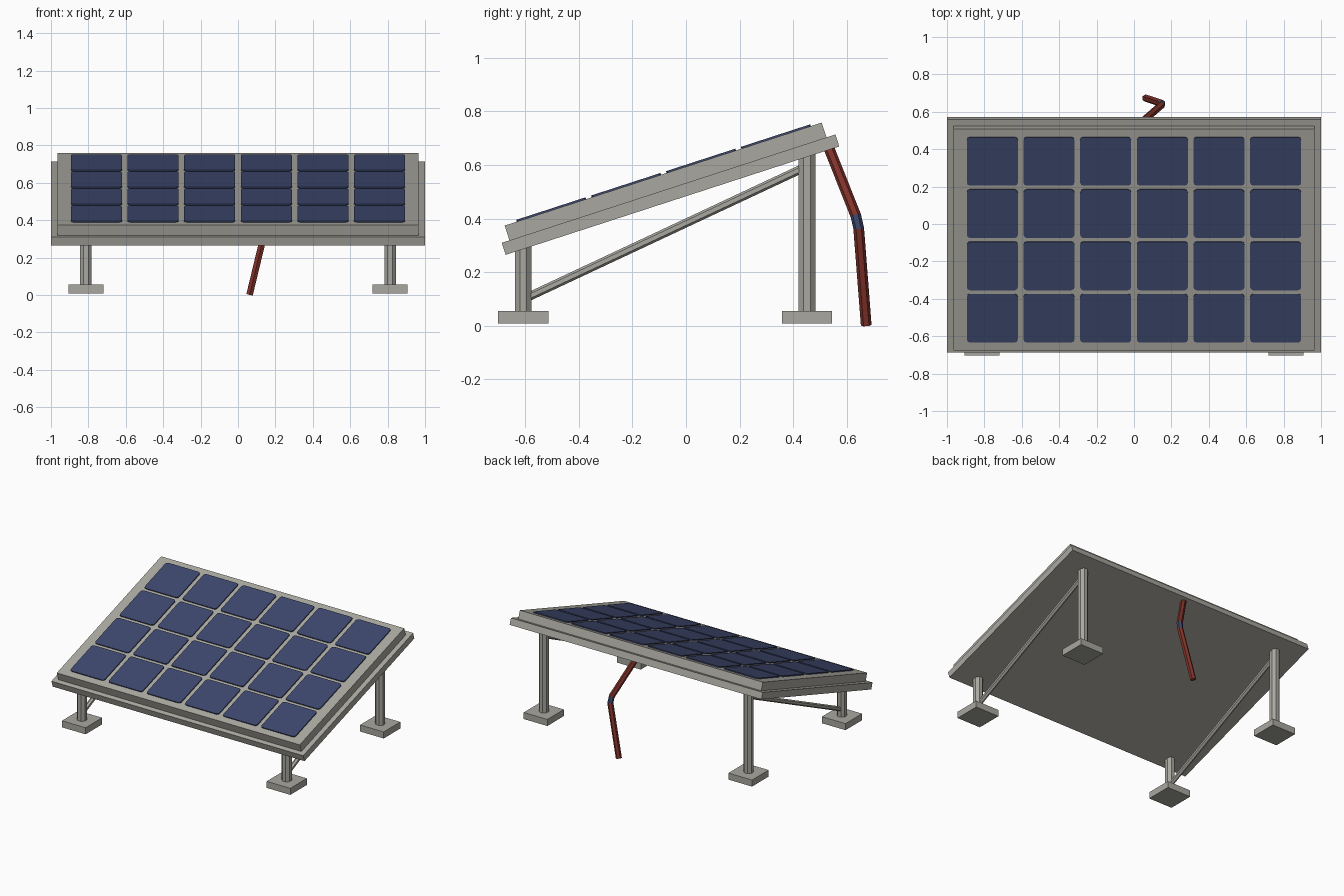
import bpy, bmesh, math
from mathutils import Vector, Matrix

if "Cube" in bpy.data.objects:
    bpy.data.objects.remove(bpy.data.objects["Cube"])


def material(name, rgb):
    m = bpy.data.materials.new(name)
    m.diffuse_color = (*rgb, 1)
    m.use_nodes = True
    m.node_tree.nodes["Principled BSDF"].inputs["Base Color"].default_value = m.diffuse_color
    return m


GREY = material("warm_grey", (0.40, 0.39, 0.35))
NAVY = material("navy_blue", (0.047, 0.063, 0.15))
RED = material("dark_red", (0.22, 0.032, 0.023))

# Tilted frame shared by all panel parts (local z = 0 is the top of the tray)
TILT = Matrix.Translation((0, -0.065, 0.5115)) @ Matrix.Rotation(math.radians(18), 4, 'X')


def make_object(name, bm, mats, matrix=None):
    bmesh.ops.recalc_face_normals(bm, faces=bm.faces)
    mesh = bpy.data.meshes.new(name)
    bm.to_mesh(mesh)
    bm.free()
    for m in mats:
        mesh.materials.append(m)
    obj = bpy.data.objects.new(name, mesh)
    bpy.context.collection.objects.link(obj)
    if matrix:
        obj.matrix_world = matrix
    return obj


def box(name, lo, hi, mat, matrix=None):
    lo, hi = Vector(lo), Vector(hi)
    bm = bmesh.new()
    m = Matrix.Translation((lo + hi) / 2) @ Matrix.Diagonal((*(hi - lo), 1))
    bmesh.ops.create_cube(bm, size=1, matrix=m)
    return make_object(name, bm, [mat], matrix)


def tube(name, path, radius, sides, mats, mat_ids=None):
    """Sweep a regular polygon along a path, with one material per section."""
    pts = [Vector(p) for p in path]
    bm = bmesh.new()
    rings = []
    for i, p in enumerate(pts):
        t = (pts[min(i + 1, len(pts) - 1)] - pts[max(i - 1, 0)]).normalized()
        ref = Vector((1, 0, 0))
        u = (ref - t * ref.dot(t)).normalized()
        v = t.cross(u)
        ring = []
        for k in range(sides):
            a = 2 * math.pi * (k + 0.5) / sides
            ring.append(bm.verts.new(p + radius * (u * math.cos(a) + v * math.sin(a))))
        rings.append(ring)
    for i in range(len(rings) - 1):
        for k in range(sides):
            j = (k + 1) % sides
            f = bm.faces.new((rings[i][k], rings[i][j], rings[i + 1][j], rings[i + 1][k]))
            f.material_index = mat_ids[i] if mat_ids else 0
    bm.faces.new(rings[0])
    bm.faces.new(rings[-1])
    return make_object(name, bm, mats)


# Panel: wide support tray with the thicker module on top
box("support_tray", (-1, -0.655, -0.047), (1, 0.655, 0), GREY, TILT)
box("panel_body", (-0.965, -0.625, -0.004), (0.965, 0.62, 0.058), GREY, TILT)

# Solar cells: 6 x 4 thin plates with rounded corners
bm = bmesh.new()
half, r = 0.136, 0.016
for col in range(6):
    for row in range(4):
        cx, cy = (col - 2.5) * 0.303, (row - 1.5) * 0.294
        outline = []
        for q, (sx, sy) in enumerate([(1, 1), (-1, 1), (-1, -1), (1, -1)]):
            for step in range(3):
                a = math.radians(90 * q + 45 * step)
                outline.append(bm.verts.new((cx + sx * (half - r) + r * math.cos(a),
                                             cy + sy * (half - r) + r * math.sin(a), 0.0565)))
        face = bm.faces.new(outline)
        top = bmesh.ops.extrude_face_region(bm, geom=[face])["geom"]
        bmesh.ops.translate(bm, vec=(0, 0, 0.0085),
                            verts=[g for g in top if isinstance(g, bmesh.types.BMVert)])
make_object("solar_cells", bm, [NAVY], TILT)

# Legs, feet and diagonal braces on both sides
POST_R = 0.031 / math.cos(math.pi / 8)
for side, s in (("left", -1), ("right", 1)):
    x = 0.813 * s
    for place, y, height in (("front", -0.608, 0.305), ("back", 0.452, 0.65)):
        box(f"{place}_{side}_foot", (x - 0.094, y - 0.094, 0.008),
            (x + 0.094, y + 0.094, 0.055), GREY)
        tube(f"{place}_{side}_post", [(x, y, 0.04), (x, y, height)], POST_R, 8, [GREY])
    tube(f"{side}_brace", [(x, -0.6, 0.102), (x, 0.435, 0.587)], 0.016, 6, [GREY])

# Bent cable hanging from the back edge, with a blue elbow section
top, elbow, end = Vector((0.03, 0.535, 0.66)), Vector((0.155, 0.643, 0.388)), Vector((0.062, 0.673, 0.002))
upper = elbow + (top - elbow).normalized() * 0.025
lower = elbow + (end - elbow).normalized() * 0.025
tube("cable", [top, upper, lower, end], 0.02, 6, [RED, NAVY], [0, 1, 0])
